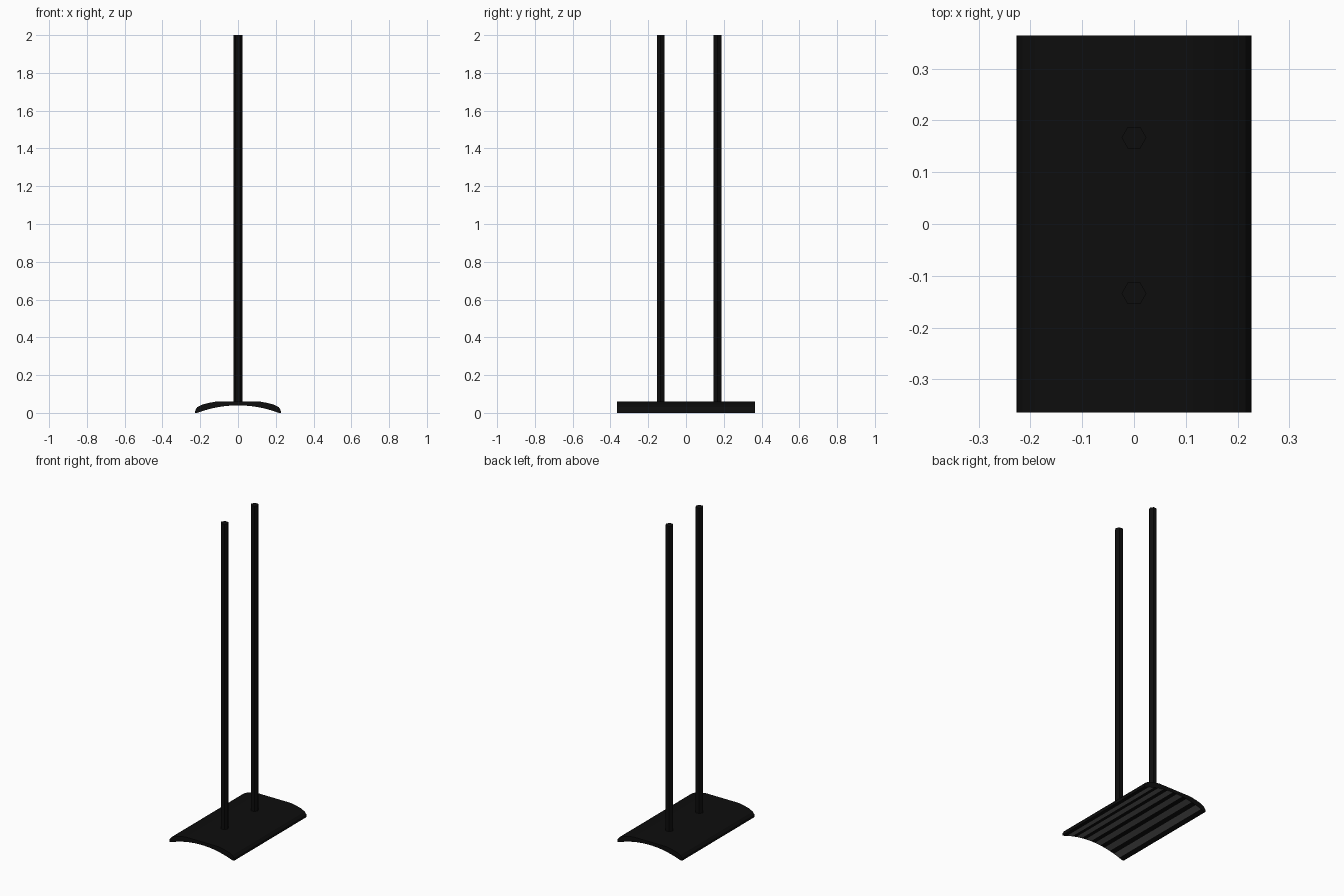
import bpy, bmesh, math

if "Cube" in bpy.data.objects:
    bpy.data.objects.remove(bpy.data.objects["Cube"])


def material(name, value):
    m = bpy.data.materials.new(name)
    m.diffuse_color = (value, value, value, 1)
    m.use_nodes = True
    m.node_tree.nodes["Principled BSDF"].inputs["Base Color"].default_value = m.diffuse_color
    return m


BLACK = material("black", 0.004)
GREY = material("strip_grey", 0.12)
HALF = 0.364


def under_z(x):
    return 0.04 * (1 - (x / 0.217) ** 2)


# Arched base plate: cross-section in x/z, extruded along y
top = [(0.227, 0.0), (0.226, 0.016), (0.215, 0.031), (0.19, 0.044),
       (0.155, 0.053), (0.115, 0.06)]
edges = [-0.217]
for i in range(6):
    edges += [-0.195 + i * 0.07, -0.155 + i * 0.07]
edges.append(0.217)
under = [(x, under_z(x)) for x in edges]
profile = under + top + [(-x, z) for x, z in reversed(top)]

bm = bmesh.new()
front = [bm.verts.new((x, -HALF, z)) for x, z in profile]
back = [bm.verts.new((x, HALF, z)) for x, z in profile]
n = len(profile)
bm.faces.new(front)
bm.faces.new(back[::-1])
for i in range(n):
    j = (i + 1) % n
    f = bm.faces.new((front[i], back[i], back[j], front[j]))
    # Alternating grey strips on the underside
    f.material_index = 1 if i < 12 and i % 2 == 1 else 0
bmesh.ops.recalc_face_normals(bm, faces=bm.faces)
mesh = bpy.data.meshes.new("base_plate")
bm.to_mesh(mesh)
bm.free()
mesh.materials.append(BLACK)
mesh.materials.append(GREY)
base = bpy.data.objects.new("base_plate", mesh)
bpy.context.collection.objects.link(base)

# Two hexagonal posts, corners pointing along x
for name, y in (("front_post", -0.134), ("back_post", 0.167)):
    z0, z1 = 0.05, 2.0
    bpy.ops.mesh.primitive_cylinder_add(vertices=6, radius=0.024, depth=z1 - z0,
                                        location=(0, y, (z0 + z1) / 2),
                                        rotation=(0, 0, math.pi / 2))
    post = bpy.context.object
    post.name = name
    post.data.materials.append(BLACK)
